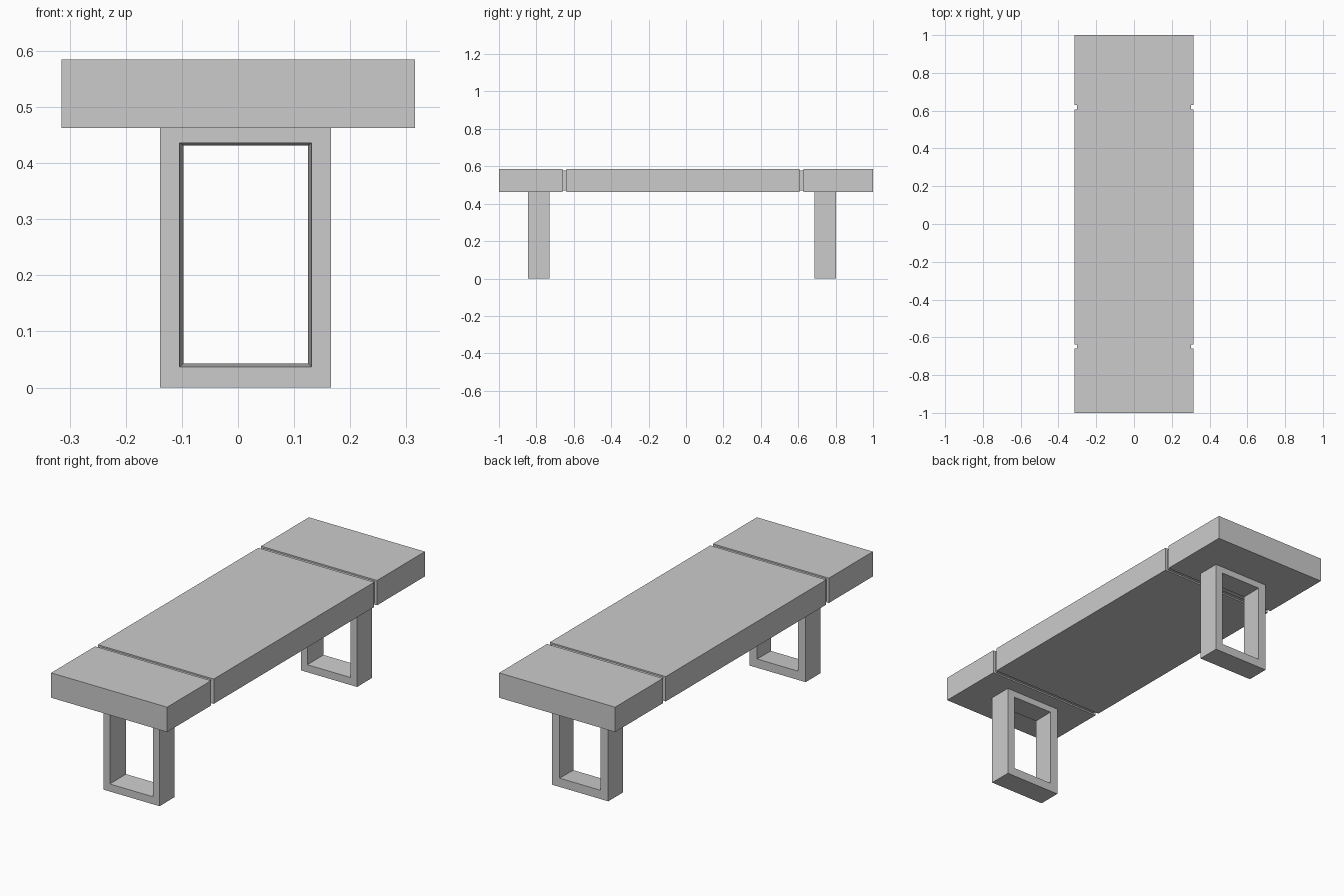
import bpy, bmesh

if "Cube" in bpy.data.objects:
    bpy.data.objects.remove(bpy.data.objects["Cube"])


def finish(name, bm):
    bmesh.ops.recalc_face_normals(bm, faces=bm.faces)
    me = bpy.data.meshes.new(name)
    bm.to_mesh(me)
    bm.free()
    ob = bpy.data.objects.new(name, me)
    bpy.context.collection.objects.link(ob)
    return ob


def box(name, x0, x1, y0, y1, z0, z1):
    bm = bmesh.new()
    bmesh.ops.create_cube(bm, size=1)
    for v in bm.verts:
        v.co.x = x1 if v.co.x > 0 else x0
        v.co.y = y1 if v.co.y > 0 else y0
        v.co.z = z1 if v.co.z > 0 else z0
    return finish(name, bm)


def ring(bm, y, x0, x1, z0, z1):
    return [bm.verts.new((x, y, z)) for x, z in ((x0, z0), (x1, z0), (x1, z1), (x0, z1))]


def frame_leg(name, y0, y1):
    # rectangular loop whose opening narrows slightly towards the back
    bm = bmesh.new()
    loops = [
        ring(bm, y0, -0.139, 0.166, 0, 0.463),
        ring(bm, y1, -0.139, 0.166, 0, 0.463),
        ring(bm, y1, -0.097, 0.125, 0.043, 0.431),
        ring(bm, y0, -0.104, 0.131, 0.037, 0.436),
    ]
    for k in range(4):
        a, b = loops[k], loops[(k + 1) % 4]
        for i in range(4):
            j = (i + 1) % 4
            bm.faces.new((a[i], a[j], b[j], b[i]))
    return finish(name, bm)


# seat slabs, separated by two narrow gaps
for name, y0, y1 in (("front_slab", -1, -0.659), ("middle_slab", -0.638, 0.607),
                     ("back_slab", 0.629, 1)):
    box(name, -0.315, 0.315, y0, y1, 0.463, 0.585)

# recessed strips bridging the gaps
for name, y0, y1 in (("front_joint", -0.659, -0.638), ("back_joint", 0.607, 0.629)):
    box(name, -0.301, 0.301, y0, y1, 0.470, 0.578)

# open frame legs
frame_leg("front_leg", -0.846, -0.730)
frame_leg("back_leg", 0.687, 0.802)
